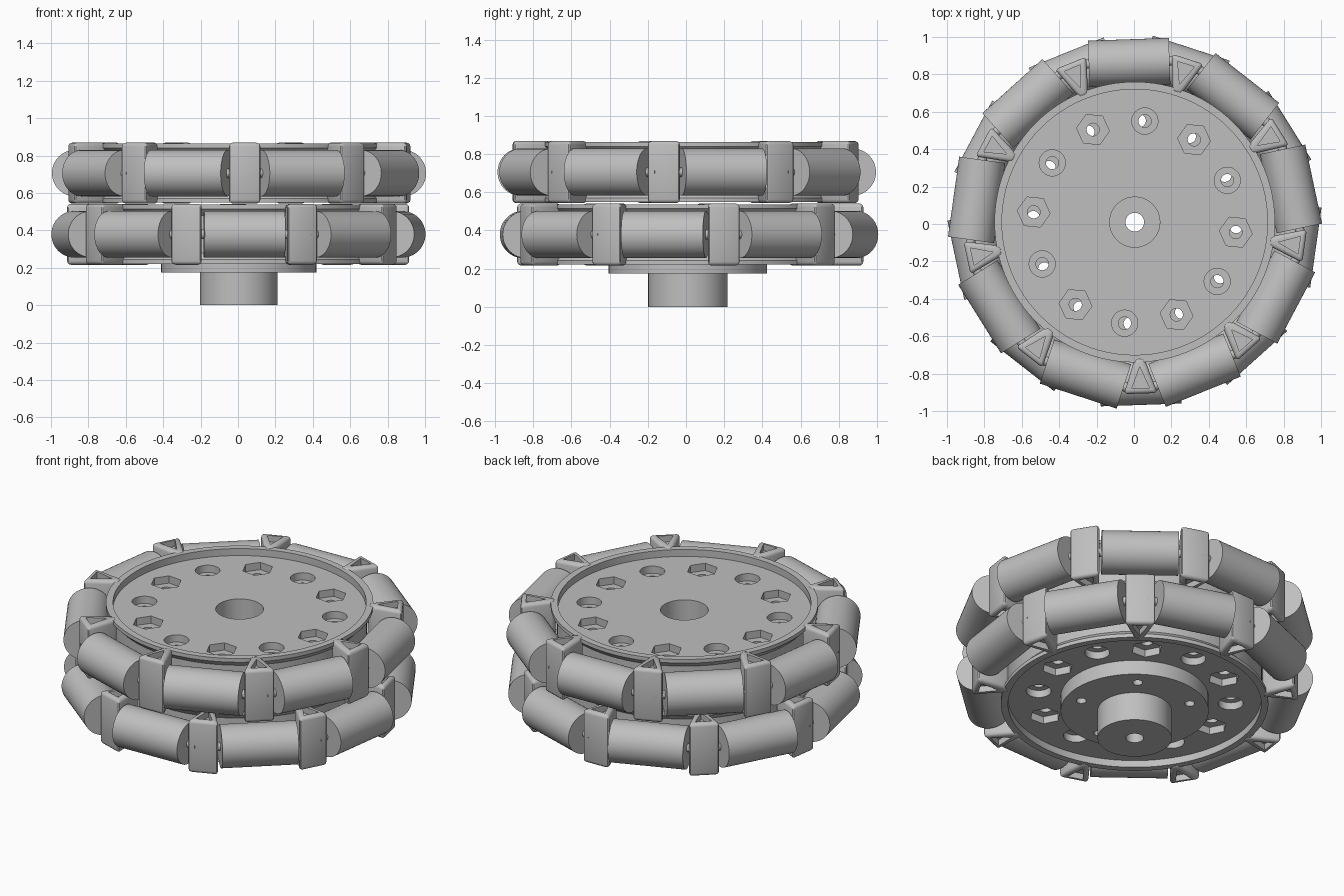
import bpy, bmesh
from math import sin, cos, pi, radians
from mathutils import Matrix, Vector

if "Cube" in bpy.data.objects:
    bpy.data.objects.remove(bpy.data.objects["Cube"])

CENTRE = Vector((0.004, 0.01, 0))
SPACING = radians(40)

grey = bpy.data.materials.new("light_grey")
grey.use_nodes = True
grey.diffuse_color = (0.52, 0.52, 0.52, 1)
grey.node_tree.nodes["Principled BSDF"].inputs["Base Color"].default_value = (0.52, 0.52, 0.52, 1)


def make(name, bm):
    bmesh.ops.recalc_face_normals(bm, faces=bm.faces)
    mesh = bpy.data.meshes.new(name)
    bm.to_mesh(mesh)
    bm.free()
    mesh.materials.append(grey)
    ob = bpy.data.objects.new(name, mesh)
    bpy.context.collection.objects.link(ob)
    return ob


def activate(ob):
    bpy.ops.object.select_all(action='DESELECT')
    ob.select_set(True)
    bpy.context.view_layer.objects.active = ob


def smooth(ob):
    activate(ob)
    bpy.ops.object.shade_smooth_by_angle(angle=radians(35))


def prism(bm, outline, z0, z1):
    low = [bm.verts.new((x, y, z0)) for x, y in outline]
    top = [bm.verts.new((x, y, z1)) for x, y in outline]
    n = len(outline)
    bm.faces.new(low[::-1])
    bm.faces.new(top)
    for i in range(n):
        j = (i + 1) % n
        bm.faces.new((low[i], low[j], top[j], top[i]))


def ngon(r, n, centre=(0, 0), turn=0.0):
    return [(centre[0] + r * cos(turn + 2 * pi * i / n),
             centre[1] + r * sin(turn + 2 * pi * i / n)) for i in range(n)]


def lathe(profile, n=96):
    """Spin a closed (radius, height) profile about z."""
    bm = bmesh.new()
    rings = [[bm.verts.new((r * cos(2 * pi * i / n), r * sin(2 * pi * i / n), z))
              for r, z in profile] for i in range(n)]
    m = len(profile)
    for i in range(n):
        a, b = rings[i], rings[(i + 1) % n]
        for k in range(m):
            l = (k + 1) % m
            bm.faces.new((a[k], b[k], b[l], a[l]))
    return bm


def cut(ob, bm):
    """Subtract the solids in bm from ob."""
    cutter = make("cutter", bm)
    cutter.hide_render = True
    mod = ob.modifiers.new("cut", 'BOOLEAN')
    mod.operation = 'DIFFERENCE'
    mod.solver = 'EXACT'
    mod.object = cutter
    activate(ob)
    bpy.ops.object.modifier_apply(modifier=mod.name)
    bpy.data.objects.remove(cutter)


def polar(r, a):
    return (r * cos(a), r * sin(a))


# Wheel disc: recessed faces, raised rims, grooved edge, centre bore
half = [(0.134, 0.115), (0.71, 0.115), (0.71, 0.158), (0.75, 0.158), (0.75, 0.135), (0.715, 0.1)]
disc = make("wheel_disc", lathe(half + [(r, -z) for r, z in reversed(half)]))

# Bolt holes, then alternating round and hexagonal pockets on both faces
holes, pockets = bmesh.new(), bmesh.new()
for i in range(12):
    a = radians(24.3 + 30 * i)
    prism(holes, ngon(0.034, 24, polar(0.543, a)), -0.2, 0.2)
    for s in (-1, 1):
        shape = ngon(0.088, 6, polar(0.543, a), a) if i % 2 else ngon(0.07, 32, polar(0.543, a))
        prism(pockets, shape, min(s * 0.07, s * 0.2), max(s * 0.07, s * 0.2))
cut(disc, holes)
cut(disc, pockets)
smooth(disc)

# Bracket: rounded wedge with a triangular pocket at each end
bm = bmesh.new()
prism(bm, [(0.725, -0.024), (0.917, -0.09), (0.917, 0.09), (0.725, 0.024)], -0.163, 0.163)
bmesh.ops.bevel(bm, geom=bm.edges[:], offset=0.02, segments=3, profile=0.5, affect='EDGES')
bracket = make("bracket", bm)
bm = bmesh.new()
for s in (-1, 1):
    prism(bm, [(0.775, 0), (0.888, -0.047), (0.888, 0.047)],
          min(s * 0.125, s * 0.2), max(s * 0.125, s * 0.2))
cut(bracket, bm)
smooth(bracket)


# Roller and axle: cylinders lying along the tangent
def tangent_cylinder(name, r, length):
    bm = bmesh.new()
    prism(bm, ngon(r, 48), -length / 2, length / 2)
    bmesh.ops.transform(bm, matrix=Matrix.Translation((0.854, 0, 0)) @ Matrix.Rotation(pi / 2, 4, 'X'),
                        verts=bm.verts)
    ob = make(name, bm)
    smooth(ob)
    return ob


roller = tangent_cylinder("roller", 0.124, 0.432)
axle = tangent_cylinder("axle", 0.025, 0.54)


def place(source, name, z, angle):
    ob = bpy.data.objects.new(name, source.data)
    bpy.context.collection.objects.link(ob)
    ob.location = CENTRE + Vector((0, 0, z))
    ob.rotation_euler.z = angle


# Two stacked wheels, the lower one turned by half a spacing
for level, z, start, disc_turn in (("upper", 0.706, radians(-8), 0), ("lower", 0.379, radians(12), radians(3))):
    place(disc, level + "_wheel_disc", z, disc_turn)
    for i in range(9):
        a = start + i * SPACING
        place(bracket, f"{level}_bracket_{i + 1}", z, a)
        place(roller, f"{level}_roller_{i + 1}", z, a + SPACING / 2)
        place(axle, f"{level}_axle_{i + 1}", z, a + SPACING / 2)
for ob in (disc, bracket, roller, axle):
    bpy.data.objects.remove(ob)

# Mounting hub: flange and shaft with a bore and five screw holes
hub = make("mounting_hub", lathe([(0.05, 0), (0.208, 0), (0.208, 0.175), (0.415, 0.175),
                                  (0.415, 0.265), (0.05, 0.265)], 64))
bm = bmesh.new()
for i in range(5):
    prism(bm, ngon(0.028, 20, polar(0.32, radians(197 + 72 * i))), 0.1, 0.3)
cut(hub, bm)
hub.location = CENTRE
smooth(hub)
